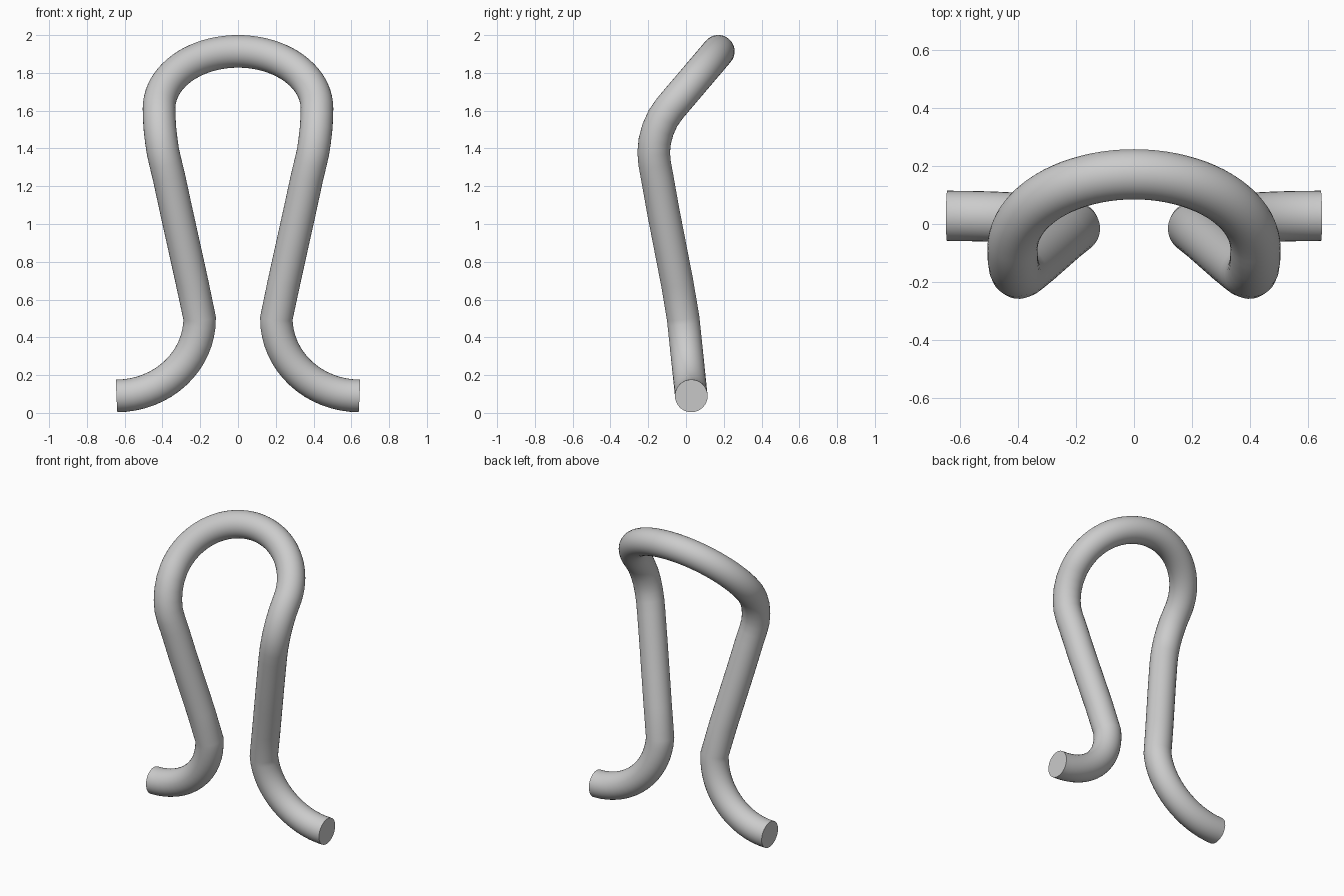
import bpy
from math import sin, cos, pi, radians

if "Cube" in bpy.data.objects:
    bpy.data.objects.remove(bpy.data.objects["Cube"])

R = 0.0865  # rod radius


def half_path():
    """Centre line of the right half, from foot tip up to the apex."""
    pts = []
    # foot: quarter arc flaring outwards, leaning slightly forward
    n = 16
    for i in range(n + 1):
        a = pi / 2 * i / n
        z = 0.5 - 0.41 * cos(a)
        pts.append((0.643 - 0.44 * sin(a), 0.028 - 0.043 * (z - 0.09) / 0.41, z))
    # leg
    pts += [(0.243, -0.047, 0.69), (0.285, -0.084, 0.88), (0.327, -0.121, 1.07),
            (0.366, -0.153, 1.25)]
    # shoulder: bends backwards
    pts += [(0.383, -0.166, 1.32), (0.397, -0.171, 1.38), (0.406, -0.165, 1.44),
            (0.413, -0.149, 1.50), (0.417, -0.122, 1.56)]
    # top: half circle on a tilted plane
    n = 20
    for i in range(n + 1):
        a = pi / 2 * i / n
        pts.append((0.418 * cos(a), -0.085 + 0.256 * sin(a), 1.613 + 0.301 * sin(a)))
    return pts


half = half_path()
path = half + [(-x, y, z) for x, y, z in reversed(half[:-1])]

# bent rod swept along the path
curve = bpy.data.curves.new("bent_rod", 'CURVE')
curve.dimensions = '3D'
curve.bevel_depth = R
curve.bevel_resolution = 14
curve.use_fill_caps = True
curve.twist_mode = 'MINIMUM'
spline = curve.splines.new('POLY')
spline.points.add(len(path) - 1)
for p, co in zip(spline.points, path):
    p.co = (*co, 1)
rod = bpy.data.objects.new("bent_rod", curve)
bpy.context.collection.objects.link(rod)

# solid mesh with closed ends and crisp end edges
bpy.context.view_layer.objects.active = rod
rod.select_set(True)
bpy.ops.object.convert(target='MESH')
rod = bpy.context.object
bpy.ops.object.mode_set(mode='EDIT')
bpy.ops.mesh.select_all(action='SELECT')
bpy.ops.mesh.remove_doubles(threshold=0.0001)
bpy.ops.mesh.normals_make_consistent(inside=False)
bpy.ops.object.mode_set(mode='OBJECT')
bpy.ops.object.shade_smooth_by_angle(angle=radians(35))
